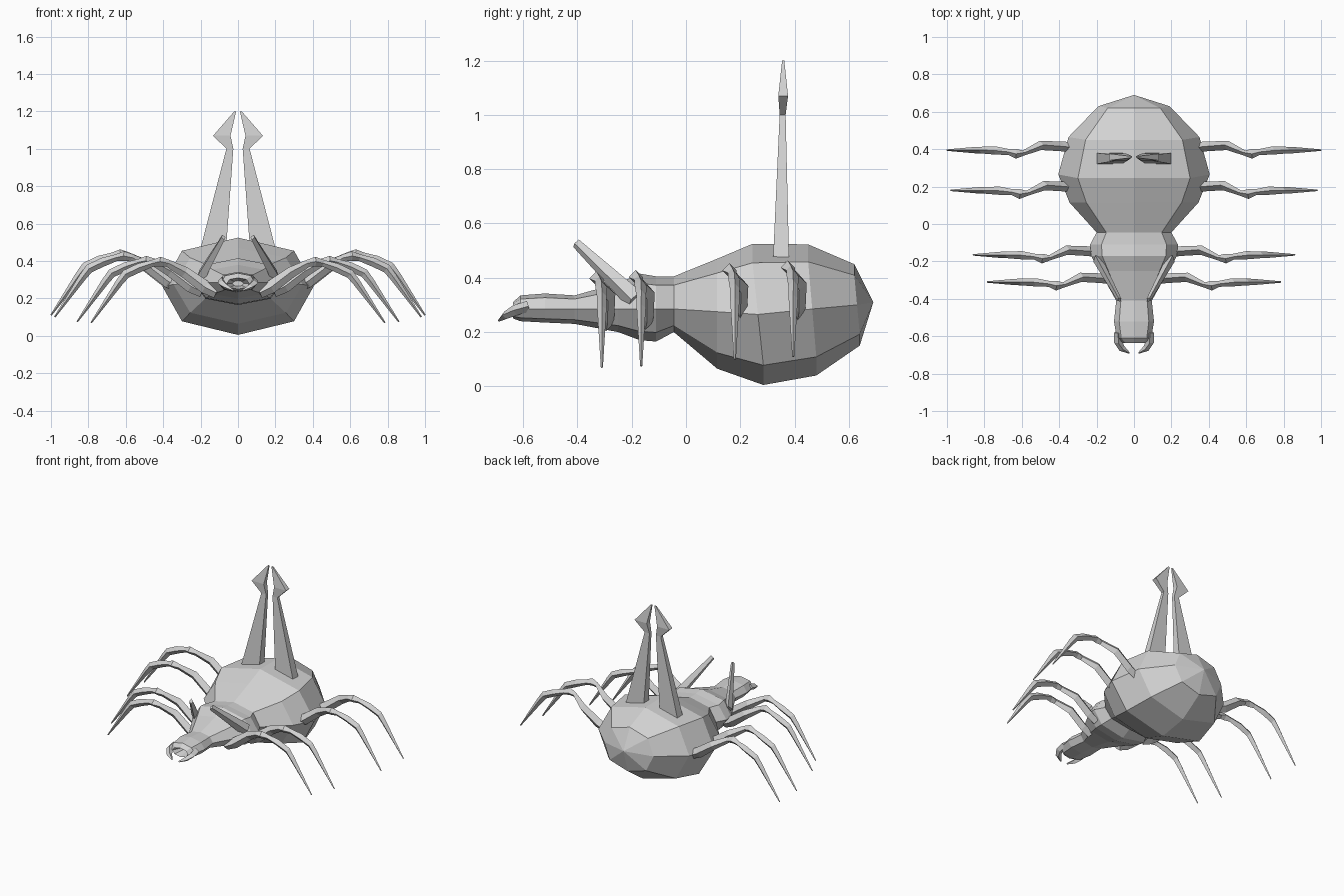
import bpy, bmesh
from mathutils import Vector

grey = bpy.data.materials.new("light grey")
grey.diffuse_color = (0.65, 0.65, 0.65, 1)


def loft(name, rings, mirror=False):
    """Bridge equal-sized rings of points, cap both ends, optionally mirror in x."""
    bm = bmesh.new()
    loops = [[bm.verts.new(p) for p in ring] for ring in rings]
    n = len(loops[0])
    for a, b in zip(loops, loops[1:]):
        for i in range(n):
            j = (i + 1) % n
            bm.faces.new((a[i], a[j], b[j], b[i]))
    bm.faces.new(loops[0])
    bm.faces.new(loops[-1])
    bmesh.ops.remove_doubles(bm, verts=bm.verts, dist=0.0005)
    bmesh.ops.recalc_face_normals(bm, faces=bm.faces)
    me = bpy.data.meshes.new(name)
    bm.to_mesh(me)
    bm.free()
    me.materials.append(grey)
    ob = bpy.data.objects.new(name, me)
    bpy.context.collection.objects.link(ob)
    if mirror:
        ob.modifiers.new("Mirror", 'MIRROR')
    return ob


def limb(name, path, offset=(0, 0, 0)):
    """Four-sided tapering limb; path items are x, y, z, half width, half height."""
    pts = [Vector(p[:3]) + Vector(offset) for p in path]
    rings = []
    for i, p in enumerate(pts):
        t = (pts[min(i + 1, len(pts) - 1)] - pts[max(i - 1, 0)]).normalized()
        side = t.cross(Vector((0, 0, 1))).normalized()
        up = side.cross(t)
        w, h = path[i][3:]
        rings.append([p + side * w, p + up * h, p - side * w, p - up * h])
    return loft(name, rings, mirror=True)


def body_ring(y, hw, top, side, bottom, skew=0.0):
    """Eight-sided section, wide at the side line and flatter above and below."""
    sh = side + 0.73 * (top - side)
    lo = side + 0.72 * (bottom - side)
    half = [(0, top), (0.74 * hw, sh), (hw, side), (0.74 * hw, lo), (0, bottom)]
    full = half + [(-x, z) for x, z in half[3:0:-1]]
    return [(x, y + skew * (1 if z < side else -1 if z > side else 0), z) for x, z in full]


# Abdomen, waist, thorax and snout in one skin, ending in a recessed mouth
loft("body", [body_ring(*r) for r in [
    (0.69, 0.0, 0.31, 0.31, 0.31),
    (0.63, 0.19, 0.45, 0.30, 0.15, 0.01),
    (0.465, 0.35, 0.523, 0.285, 0.04, 0.015),
    (0.265, 0.405, 0.525, 0.265, 0.005, 0.02),
    (0.115, 0.345, 0.47, 0.275, 0.065),
    (-0.045, 0.20, 0.405, 0.285, 0.20),
    (-0.11, 0.235, 0.405, 0.285, 0.165),
    (-0.17, 0.23, 0.415, 0.285, 0.17),
    (-0.25, 0.185, 0.38, 0.285, 0.20),
    (-0.41, 0.095, 0.335, 0.285, 0.23),
    (-0.52, 0.107, 0.342, 0.285, 0.235),
    (-0.61, 0.092, 0.335, 0.285, 0.24),
    (-0.637, 0.06, 0.31, 0.28, 0.25),
    (-0.57, 0.03, 0.295, 0.28, 0.265),
]])

# Fangs hooking inward below the snout
limb("fang", [(0.085, -0.58, 0.295, 0.022, 0.02),
              (0.085, -0.63, 0.28, 0.022, 0.02),
              (0.065, -0.665, 0.262, 0.018, 0.015),
              (0.025, -0.69, 0.242, 0.004, 0.004)])

# Tall barbed blades on the abdomen: z, inner x, outer x, front y, back y
loft("tall_blade", [[(a, f, z), (b, f, z), (b, k, z), (a, k, z)] for z, a, b, f, k in [
    (0.45, 0.065, 0.205, 0.32, 0.38),
    (1.00, 0.025, 0.062, 0.345, 0.367),
    (1.07, 0.04, 0.133, 0.34, 0.376),
    (1.20, 0.010, 0.02, 0.354, 0.362),
]], mirror=True)

# Short horns on the thorax, leaning forward and inward
limb("short_horn", [(0.195, -0.19, 0.32, 0.025, 0.04),
                    (0.078, -0.405, 0.527, 0.012, 0.018)])

# Four pairs of jointed legs sharing one shape
leg = [(0.33, 0.41, 0.27, 0.028, 0.03),
       (0.39, 0.415, 0.30, 0.026, 0.035),
       (0.50, 0.42, 0.38, 0.025, 0.03),
       (0.59, 0.38, 0.428, 0.014, 0.02),
       (0.63, 0.375, 0.437, 0.026, 0.026),
       (0.67, 0.385, 0.428, 0.016, 0.018),
       (0.74, 0.393, 0.405, 0.022, 0.024),
       (0.815, 0.395, 0.37, 0.018, 0.024),
       (0.85, 0.395, 0.325, 0.017, 0.02),
       (1.0, 0.395, 0.11, 0.004, 0.004)]
for name, off in [("rear_leg", (0, 0, 0)), ("mid_rear_leg", (-0.02, -0.215, -0.01)),
                  ("mid_front_leg", (-0.14, -0.56, -0.035)),
                  ("front_leg", (-0.215, -0.705, -0.04))]:
    limb(name, leg, off)
